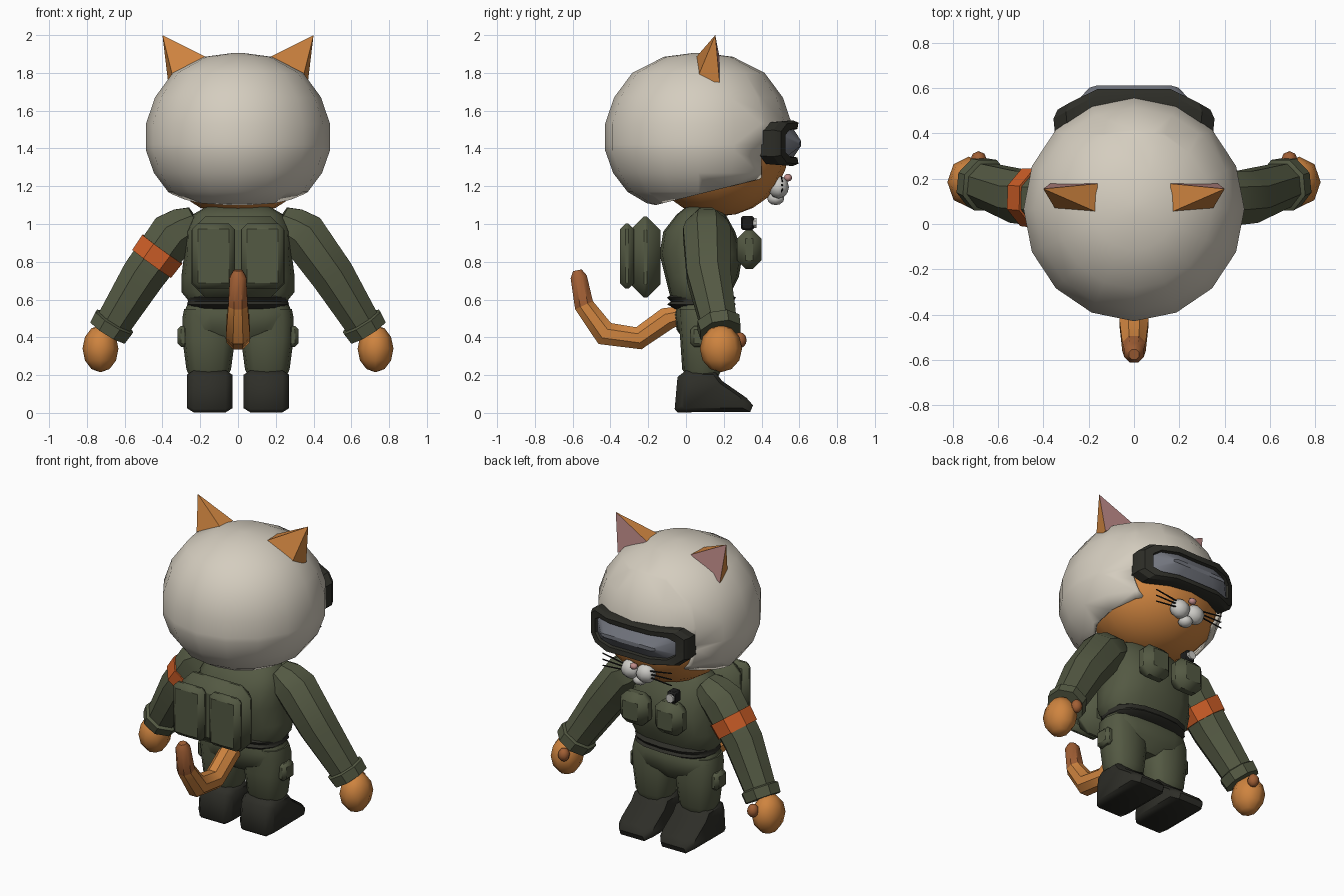
import bpy, bmesh, math
from mathutils import Vector, Matrix

if "Cube" in bpy.data.objects:
    bpy.data.objects.remove(bpy.data.objects["Cube"])


def material(name, *rgb):
    m = bpy.data.materials.new(name)
    m.use_nodes = True
    m.diffuse_color = (*rgb, 1)
    m.node_tree.nodes["Principled BSDF"].inputs["Base Color"].default_value = (*rgb, 1)
    return m


SHELL = material("warm white", .66, .61, .52)
OLIVE = material("olive cloth", .088, .1, .056)
DARK = material("charcoal", .027, .027, .021)
FUR = material("orange fur", .62, .23, .05)
RUST = material("dark orange fur", .36, .115, .035)
BAND = material("orange band", .6, .11, .02)
PINK = material("pink", .52, .26, .25)
LENS = material("grey lens", .17, .18, .21)
MUZZLE = material("muzzle white", .6, .59, .56)
BLACK = material("black", .012, .012, .012)


def finish(name, bm, *mats, angle=40):
    bmesh.ops.recalc_face_normals(bm, faces=bm.faces)
    mesh = bpy.data.meshes.new(name)
    bm.to_mesh(mesh)
    bm.free()
    for m in mats:
        mesh.materials.append(m)
    ob = bpy.data.objects.new(name, mesh)
    bpy.context.collection.objects.link(ob)
    bpy.ops.object.select_all(action='DESELECT')
    ob.select_set(True)
    bpy.context.view_layer.objects.active = ob
    bpy.ops.object.shade_smooth_by_angle(angle=math.radians(angle))
    return ob


def skin(bm, rings, caps=True):
    """Join rings of points with quads; returns the faces band by band."""
    loops = [[bm.verts.new(p) for p in r] for r in rings]
    bands = []
    n = len(loops[0])
    for a, b in zip(loops, loops[1:]):
        bands.append([bm.faces.new((a[i], a[(i + 1) % n], b[(i + 1) % n], b[i])) for i in range(n)])
    if caps:
        bm.faces.new(loops[0][::-1])
        bands.append([bm.faces.new(loops[-1])])
    return bands


def stack(name, rows, mat, cx=0, sides=16, power=1.0):
    """Horizontal rings given as (z, half width, back y, front y)."""
    def bend(v):
        return math.copysign(abs(v) ** power, v)
    rings = []
    for z, rx, y0, y1 in rows:
        rings.append([(cx + rx * bend(math.cos(t)), (y0 + y1) / 2 + (y1 - y0) / 2 * bend(math.sin(t)), z)
                      for t in (math.tau * i / sides for i in range(sides))])
    bm = bmesh.new()
    skin(bm, rings)
    return finish(name, bm, mat)


def tube(name, path, radii, *mats, ref=(0, 1, 0), sides=8, split=99):
    pts = [Vector(p) for p in path]
    rings = []
    for i, p in enumerate(pts):
        t = (pts[min(i + 1, len(pts) - 1)] - pts[max(i - 1, 0)]).normalized()
        v = t.cross(Vector(ref)).normalized()
        u = v.cross(t)
        rings.append([p + radii[i] * (u * math.cos(a) + v * math.sin(a))
                      for a in (math.tau * (k + .5) / sides for k in range(sides))])
    bm = bmesh.new()
    for i, band in enumerate(skin(bm, rings)):
        for f in band:
            f.material_index = int(i >= split)
    return finish(name, bm, *mats)


def ball(name, center, radii, mat, seg=8, rings=6):
    bm = bmesh.new()
    bmesh.ops.create_uvsphere(bm, u_segments=seg, v_segments=rings, radius=1)
    bm.transform(Matrix.Translation(center) @ Matrix.Diagonal((*radii, 1)))
    return finish(name, bm, mat, angle=60)


def box(name, center, size, mat, bevel=.02, segments=1):
    bm = bmesh.new()
    bmesh.ops.create_cube(bm, size=1)
    bm.transform(Matrix.Translation(center) @ Matrix.Diagonal((*size, 1)))
    bmesh.ops.bevel(bm, geom=bm.edges[:], offset=bevel, segments=segments, affect='EDGES', profile=.5)
    return finish(name, bm, mat)


# Head and the helmet shell, cut open under the goggles
ball("head", (0, .17, 1.38), (.4, .37, .34), FUR, 16, 12)
profile = [(1.905, .03), (1.885, .18), (1.8, .345), (1.67, .44), (1.53, .487), (1.39, .487),
           (1.27, .445), (1.17, .37), (1.11, .27), (1.085, .15)]
bm = bmesh.new()
skin(bm, [[(r * math.sin(math.tau * i / 16), .066 + 1.015 * r * math.cos(math.tau * i / 16), z)
           for i in range(16)] for z, r in profile])


def slice_mesh(point, normal, clear):
    bmesh.ops.bisect_plane(bm, geom=bm.verts[:] + bm.edges[:] + bm.faces[:],
                           plane_co=point, plane_no=normal, clear_inner=clear)


slice_mesh((0, -.2, 1.09), (0, -.25, 1), True)
slice_mesh((0, .4, 0), (0, 1, 0), False)
slice_mesh((0, 0, 1.42), (0, 0, 1), False)
opening = [f for f in bm.faces if f.calc_center_median().y > .4 and f.calc_center_median().z < 1.42]
bmesh.ops.delete(bm, geom=opening, context='FACES')
helmet = finish("helmet", bm, SHELL)
rim = helmet.modifiers.new("rim", 'SOLIDIFY')
rim.thickness = .02
rim.offset = -1

# Goggles: nested outlines wrapped round the face
half = [(0, .118), (.17, .122), (.3, .115), (.355, .07), (.355, -.07), (.3, -.115), (.17, -.12), (0, -.118)]
outline = half + [(-x, z) for x, z in half[-2:0:-1]]


def wrap(sx, sz, dy):
    return [(x * sx, .595 - max(0, abs(x * sx) - .18) * .58 + dy, 1.427 + z * sz) for x, z in outline]


bm = bmesh.new()
bands = skin(bm, [wrap(.98, .95, -.105), wrap(1, 1, -.03), wrap(.95, .9, 0), wrap(.82, .64, -.005),
                  wrap(.8, .6, -.025), wrap(.55, .1, .015)])
for f in bands[4] + bands[5]:
    f.material_index = 1
finish("goggles", bm, DARK, LENS, angle=30)

# Nose and chin
ball("nose", (0, .54, 1.245), (.026, .022, .02), PINK)
ball("chin", (0, .475, 1.135), (.045, .045, .035), MUZZLE)

# Torso, hem and hips
stack("torso", [(.58, .25, -.07, .22), (.64, .3, -.09, .24), (.72, .3, -.11, .28), (.84, .285, -.14, .3),
                (.96, .28, -.12, .26), (1.05, .24, -.05, .21), (1.09, .17, 0, .18)], OLIVE, power=.8)
stack("jacket_hem", [(.55, .25, -.06, .22), (.575, .27, -.1, .265), (.59, .265, -.08, .25),
                     (.61, .27, -.1, .265), (.635, .25, -.07, .22)], DARK, power=.8)
stack("hips", [(.37, .08, .0, .16), (.44, .27, -.05, .21), (.52, .29, -.06, .22), (.57, .27, -.05, .2)],
      OLIVE, power=.7)

# Backpack and chest light
box("backpack", (0, -.215, .825), (.49, .16, .43), OLIVE, .072)
box("light_body", (-.14, .325, 1.005), (.06, .07, .075), BLACK, .01)
tube("light_lens", [(-.14, .355, 1.005), (-.14, .372, 1.005)], [.028, .028], MUZZLE, ref=(0, 0, 1))

# Curled tail
tube("tail", [(0, -.02, .52), (0, -.1, .5), (0, -.25, .395), (0, -.43, .42), (0, -.54, .57),
              (0, -.568, .72), (0, -.575, .755)],
     [.05, .065, .065, .07, .056, .047, .025], FUR, RUST, ref=(1, 0, 0), split=4)

# Paired parts
for side, s in (("left", 1), ("right", -1)):
    # Ear: leaning pyramid with a pink forward face
    bm = bmesh.new()
    tip = bm.verts.new((s * .4, .155, 2))
    base = [bm.verts.new((s * x, y, z)) for x, y, z in
            ((.16, .178, 1.88), (.37, .178, 1.75), (.34, .055, 1.76), (.17, .055, 1.885))]
    for i in range(4):
        f = bm.faces.new((base[i], base[(i + 1) % 4], tip))
        f.material_index = int(i == 0)
    bm.faces.new(base)
    finish(side + "_ear", bm, FUR, PINK, angle=10)

    # Muzzle and whiskers
    ball(side + "_muzzle", (s * .055, .49, 1.195), (.066, .055, .06), MUZZLE)
    for i in (-1, 0, 1):
        tube(side + "_whisker", [(s * .09, .51, 1.205 + i * .02), (s * .25, .505, 1.21 + i * .04)],
             [.005, .004], BLACK, sides=4)

    # Arm, cuff, hand
    shoulder, elbow, wrist = Vector((s * .34, .11, .95)), Vector((s * .5, .12, .73)), Vector((s * .68, .18, .44))
    tube(side + "_arm", [(s * .22, .105, 1.02), (s * .285, .11, .98), shoulder, elbow, wrist],
         [.085, .12, .135, .125, .1], OLIVE)
    tube(side + "_cuff", [wrist.lerp(elbow, .17), wrist.lerp(elbow, .14), wrist.lerp(elbow, -.04)],
         [.1, .122, .116], OLIVE)
    ball(side + "_hand", (s * .728, .185, .34), (.095, .112, .125), FUR)
    ball(side + "_thumb", (s * .685, .285, .385), (.036, .036, .042), RUST)

    # Leg, pocket, boot
    stack(side + "_leg", [(.19, .1, .01, .17), (.23, .118, -.02, .19), (.38, .138, -.03, .2),
                          (.5, .14, -.04, .2), (.55, .13, -.04, .19)], OLIVE, cx=s * .155, sides=12, power=.75)
    box(side + "_pocket", (s * .29, .08, .405), (.06, .11, .11), OLIVE, .018)
    bm = bmesh.new()
    sole = [(-.06, .02), (-.045, .19), (.0, .225), (.15, .225), (.19, .17), (.32, .08), (.355, .04),
            (.34, .005), (-.045, .003)]
    skin(bm, [[(s * .15 + x, .13 + (y - .13) * k, .11 + (z - .11) * k) for y, z in sole]
              for x, k in ((-.12, .8), (-.085, 1), (.085, 1), (.12, .8))])
    finish(side + "_boot", bm, DARK, angle=50)

    # Pouches
    box(side + "_pack_pouch", (s * .13, -.312, .83), (.225, .075, .345), OLIVE, .03)
    box(side + "_chest_pouch", (s * .125, .335, .865), (.2, .13, .205), OLIVE, .045)

# Armband
a, b = Vector((-.385, .113, .888)), Vector((-.5, .12, .73))
tube("armband", [a.lerp(b, .13), a.lerp(b, .62)], [.141, .137], BAND)
